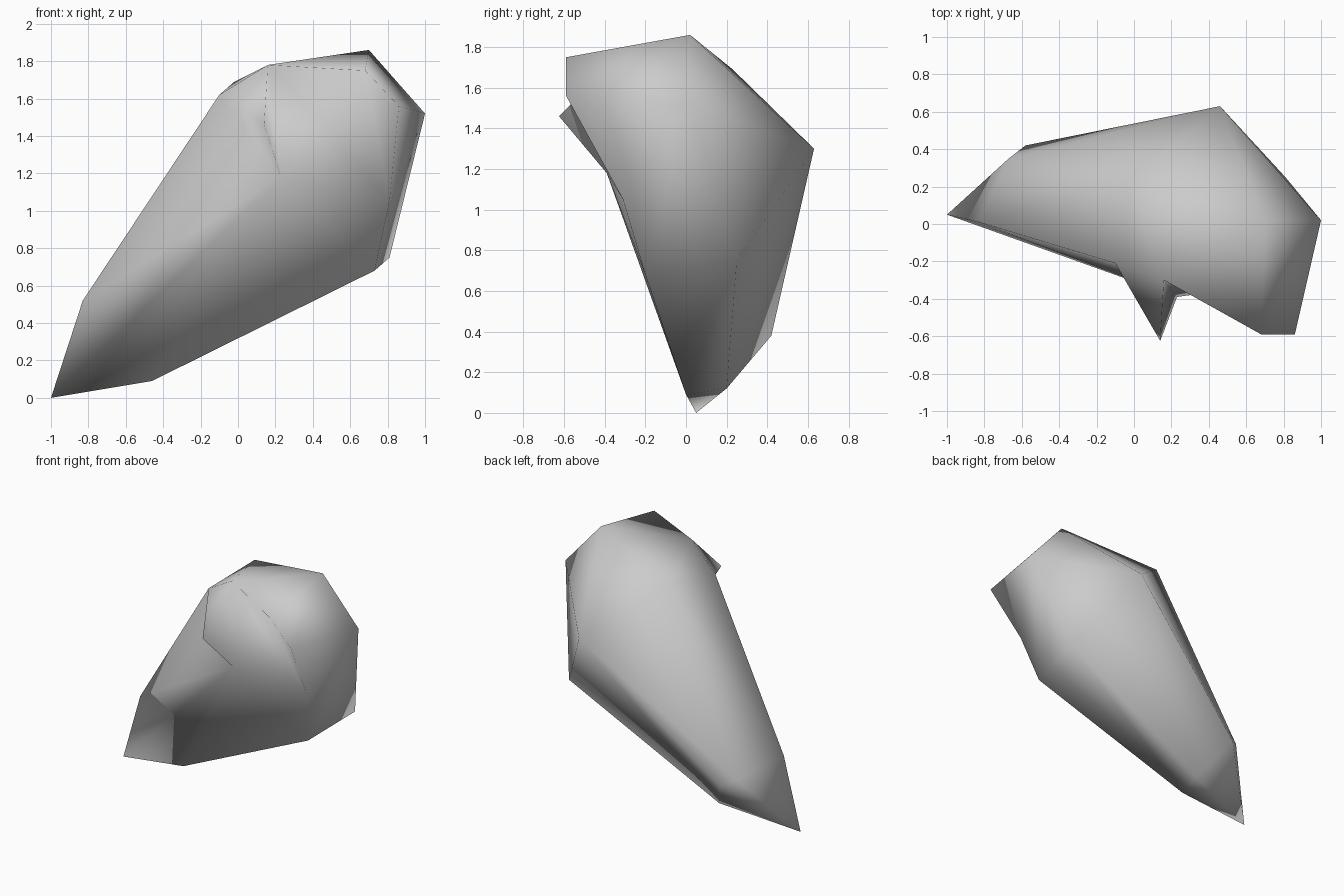
import bpy
import bmesh

cube = bpy.data.objects.get("Cube")
if cube:
    bpy.data.objects.remove(cube, do_unlink=True)

# Stone colour
stone = bpy.data.materials.new("stone_grey")
stone.use_nodes = True
colour = (0.6, 0.6, 0.6, 1)
stone.diffuse_color = colour
bsdf = stone.node_tree.nodes["Principled BSDF"]
bsdf.inputs["Base Color"].default_value = colour
bsdf.inputs["Roughness"].default_value = 0.9

bm = bmesh.new()


def fan(hub, *ring, closed=False):
    """Facets that spread from a hub corner to a ring of corners."""
    ends = ring[1:] + ring[:1] if closed else ring[1:]
    for start, end in zip(ring, ends):
        bm.faces.new((hub, start, end))


# Corners at the narrow foot
tip = bm.verts.new((-1, .05, 0))
heel = bm.verts.new((-.46, 0, .09))
hip = bm.verts.new((-.42, .2, .12))
shin = bm.verts.new((-.83, .01, .52))
spine = bm.verts.new((-.58, .42, .38))
haunch = bm.verts.new((-.67, .35, .42))

# Corners along the right shoulder and its pointed spur
shoulder = bm.verts.new((-.1, -.21, 1.62))
nape = bm.verts.new((-.02, .23, 1.69))
notch = bm.verts.new((.16, -.3, 1.78))
spur = bm.verts.new((.14, -.625, 1.46))
chin = bm.verts.new((.23, -.39, 1.18))

# Corners of the broad head
crown = bm.verts.new((.7, .02, 1.86))
brow = bm.verts.new((.68, -.59, 1.75))
cheek = bm.verts.new((.86, -.59, 1.56))
jaw = bm.verts.new((.81, -.31, 1.05))
side = bm.verts.new((1, .02, 1.52))
back = bm.verts.new((.46, .63, 1.3))
belly = bm.verts.new((.73, -.2, .68))
flank = bm.verts.new((.81, .25, .75))

# Top and front of the boulder
fan(crown, notch, brow, cheek, side, back, nape, closed=True)
fan(chin, notch, jaw, belly, heel, tip, shin, shoulder, spur, closed=True)
fan(jaw, notch, brow, cheek, side, belly)
fan(shoulder, spur, notch, nape, shin)

# Left flank, rear and underside
fan(flank, back, side, belly, heel, hip, closed=True)
fan(spine, back, hip, tip, haunch, closed=True)
fan(haunch, back, nape, shin, tip)
fan(tip, heel, hip)

bmesh.ops.recalc_face_normals(bm, faces=bm.faces[:])
mesh = bpy.data.meshes.new("boulder")
bm.to_mesh(mesh)
bm.free()
mesh.materials.append(stone)
boulder = bpy.data.objects.new("boulder", mesh)
bpy.context.collection.objects.link(boulder)

# Weathered, fully soft surface
bpy.ops.object.select_all(action="DESELECT")
boulder.select_set(True)
bpy.context.view_layer.objects.active = boulder
bpy.ops.object.shade_smooth()
